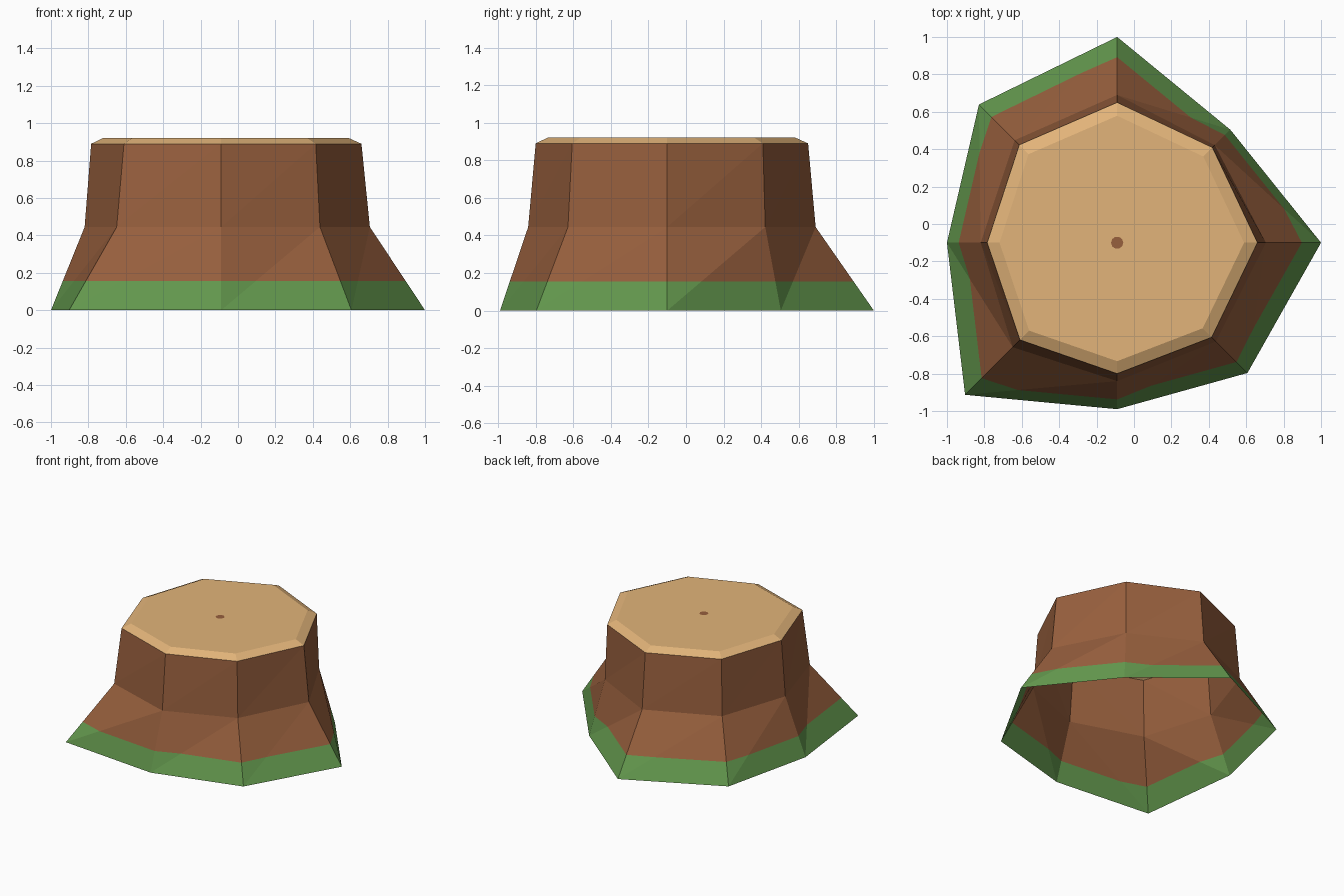
import bpy, bmesh, math

if "Cube" in bpy.data.objects:
    bpy.data.objects.remove(bpy.data.objects["Cube"])

CX, CY = -0.09, -0.10      # trunk axis
GRASS_Z = 0.155            # height of the mossy band


def material(name, rgb):
    m = bpy.data.materials.new(name)
    m.diffuse_color = (*rgb, 1)
    m.use_nodes = True
    m.node_tree.nodes["Principled BSDF"].inputs["Base Color"].default_value = m.diffuse_color
    return m


bark = material("bark brown", (0.31, 0.115, 0.047))
moss = material("moss green", (0.125, 0.312, 0.075))
wood = material("cut wood tan", (0.76, 0.455, 0.192))


def ring(bm, radii, z):
    n = len(radii)
    return [bm.verts.new((CX + r * math.cos(math.tau * i / n),
                          CY + r * math.sin(math.tau * i / n), z))
            for i, r in enumerate(radii)]


def bridge(bm, low, high):
    # triangles, each diagonal running from lower i to upper i + 1
    n = len(low)
    for i in range(n):
        j = (i + 1) % n
        bm.faces.new((low[i], low[j], high[j]))
        bm.faces.new((low[i], high[j], high[i]))


def finish(bm, name, mats):
    me = bpy.data.meshes.new(name)
    bm.to_mesh(me)
    bm.free()
    for m in mats:
        me.materials.append(m)
    ob = bpy.data.objects.new(name, me)
    bpy.context.collection.objects.link(ob)
    return ob


# radii every 45 degrees, starting at +x
base = [1.09, 0.855, 1.10, 1.045, 0.91, 1.15, 0.89, 0.985]
mid = [0.795, 0.738, 0.79, 0.775, 0.73, 0.79, 0.74, 0.747]
rim = [0.75, 0.72, 0.75, 0.74, 0.695, 0.735, 0.70, 0.715]

# trunk: open-bottomed flared shell, green below the moss line
bm = bmesh.new()
rings = [ring(bm, base, 0), ring(bm, mid, 0.445), ring(bm, rim, 0.89)]
bridge(bm, rings[0], rings[1])
bridge(bm, rings[1], rings[2])
bmesh.ops.bisect_plane(bm, geom=bm.verts[:] + bm.edges[:] + bm.faces[:],
                       plane_co=(0, 0, GRASS_Z), plane_no=(0, 0, 1))
for f in bm.faces:
    f.material_index = int(f.calc_center_median().z < GRASS_Z)
finish(bm, "stump_trunk", [bark, moss])

# cut top: bevelled octagonal cap
bm = bmesh.new()
outer = ring(bm, rim, 0.89)
inner = ring(bm, [r * 0.905 for r in rim], 0.922)
bridge(bm, outer, inner)
bm.faces.new(inner)
finish(bm, "cut_top", [wood])

# pith: tiny brown disc in the middle of the cut
bm = bmesh.new()
bm.faces.new(ring(bm, [0.033] * 10, 0.9225))
finish(bm, "pith_mark", [bark])
